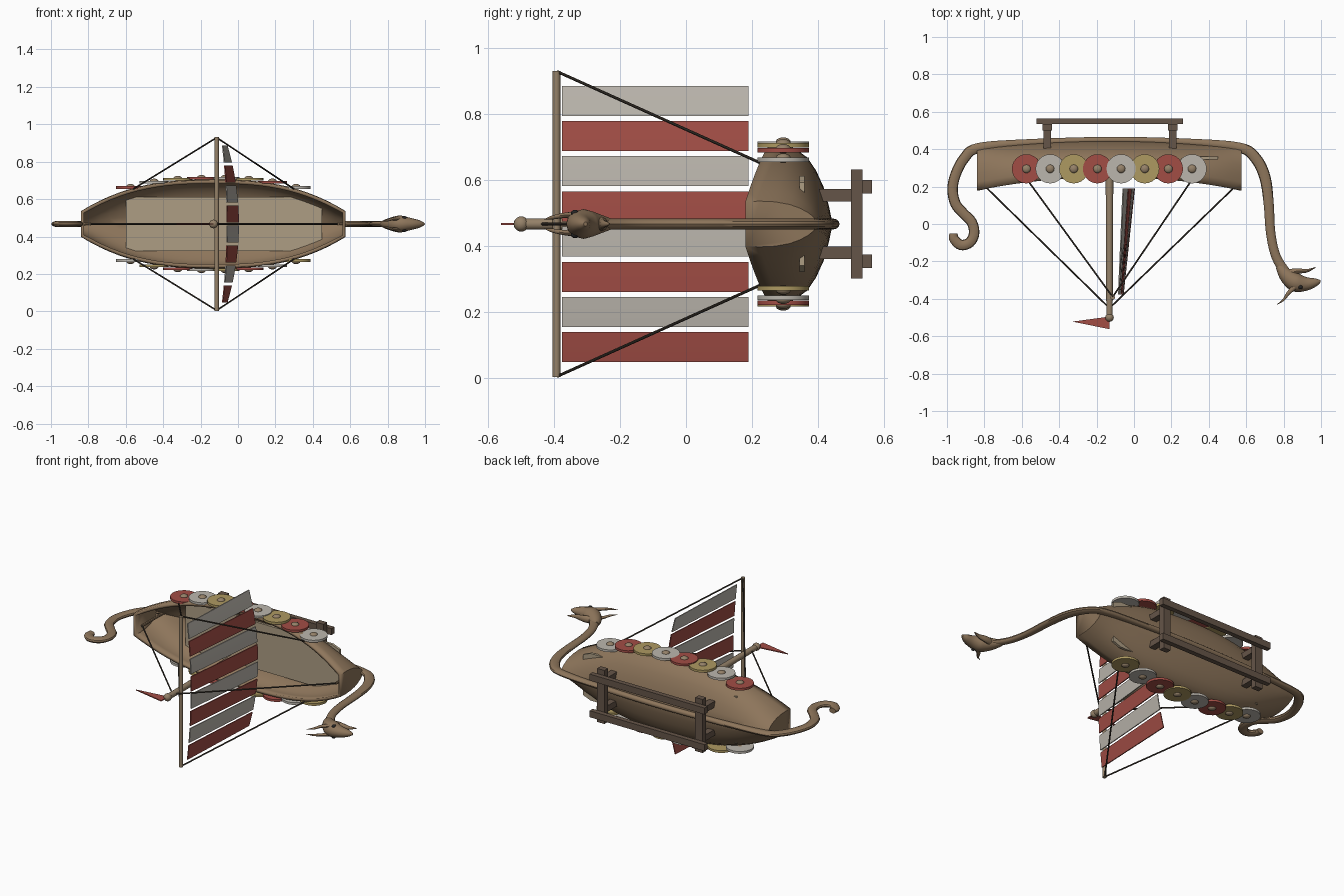
import bpy, bmesh, math
from mathutils import Vector

if "Cube" in bpy.data.objects:
    bpy.data.objects.remove(bpy.data.objects["Cube"])

ZC = 0.467            # ship lies on its side: width runs along z, masthead points to -y
XC, HL = -0.132, 0.707

def mat(name, c):
    m = bpy.data.materials.new(name)
    m.diffuse_color = (*c, 1)
    m.use_nodes = True
    m.node_tree.nodes["Principled BSDF"].inputs["Base Color"].default_value = m.diffuse_color
    return m

WOOD = mat("wood", (0.27, 0.18, 0.105))
DECK = mat("deck_wood", (0.42, 0.34, 0.23))
DARK = mat("dark_wood", (0.13, 0.09, 0.065))
SPAR = mat("spar_wood", (0.30, 0.22, 0.14))
ROPE = mat("rope", (0.05, 0.04, 0.03))
RED = mat("red", (0.36, 0.075, 0.06))
PALE = mat("pale", (0.50, 0.47, 0.42))
GOLD = mat("gold", (0.42, 0.32, 0.12))
BLACK = mat("black", (0.02, 0.02, 0.02))

def finish(name, bm, m, smooth=True):
    bmesh.ops.recalc_face_normals(bm, faces=bm.faces)
    me = bpy.data.meshes.new(name)
    bm.to_mesh(me)
    bm.free()
    ob = bpy.data.objects.new(name, me)
    bpy.context.collection.objects.link(ob)
    me.materials.append(m)
    if smooth:
        bpy.ops.object.select_all(action='DESELECT')
        ob.select_set(True)
        bpy.context.view_layer.objects.active = ob
        bpy.ops.object.shade_smooth_by_angle(angle=math.radians(35))
    return ob

def box(name, c, s, m):
    bm = bmesh.new()
    bmesh.ops.create_cube(bm, size=1)
    for v in bm.verts:
        v.co = Vector([v.co[i] * s[i] + c[i] for i in range(3)])
    return finish(name, bm, m, False)

def rod(name, a, b, r, m, r2=None, seg=16):
    a, b = Vector(a), Vector(b)
    bm = bmesh.new()
    bmesh.ops.create_cone(bm, cap_ends=True, segments=seg, radius1=r,
                          radius2=r if r2 is None else r2, depth=(b - a).length)
    bm.transform((b - a).to_track_quat('Z', 'Y').to_matrix().to_4x4())
    bmesh.ops.translate(bm, verts=bm.verts, vec=(a + b) / 2)
    return finish(name, bm, m)

def ball(name, c, s, m):
    bm = bmesh.new()
    bmesh.ops.create_uvsphere(bm, u_segments=16, v_segments=10, radius=1)
    for v in bm.verts:
        v.co = Vector([v.co[i] * s[i] + c[i] for i in range(3)])
    return finish(name, bm, m)

def loft(bm, rings, closed=True, caps=True):
    R = [[bm.verts.new(p) for p in r] for r in rings]
    n = len(R[0])
    for p, q in zip(R, R[1:]):
        for i in range(n if closed else n - 1):
            j = (i + 1) % n
            bm.faces.new((p[i], p[j], q[j], q[i]))
    if caps:
        bm.faces.new(R[0])
        bm.faces.new(R[-1])

def sweep(name, pts, m, sub=5, seg=12):
    """Oval tube through (x, y, z offset, in-plane radius, z radius) points."""
    P = [Vector(p) for p in pts]
    P = [2 * P[0] - P[1]] + P + [2 * P[-1] - P[-2]]
    path = []
    for k in range(1, len(P) - 2):
        a, b, c, d = P[k - 1:k + 3]
        for s in range(sub):
            t = s / sub
            path.append(0.5 * (2 * b + (c - a) * t + (2 * a - 5 * b + 4 * c - d) * t * t
                               + (3 * b - a - 3 * c + d) * t ** 3))
    path.append(P[-2])
    rings = []
    for i, p in enumerate(path):
        d = path[min(i + 1, len(path) - 1)] - path[max(i - 1, 0)]
        n = Vector((-d[1], d[0])).normalized()
        rings.append([(p[0] + n.x * p[3] * math.cos(u), p[1] + n.y * p[3] * math.cos(u),
                       ZC + p[2] + p[4] * math.sin(u))
                      for u in (2 * math.pi * k / seg for k in range(seg))])
    bm = bmesh.new()
    loft(bm, rings)
    return finish(name, bm, m)

# hull: lofted open shell with flat ends
def width(x):
    return 0.068 + 0.165 * (1 - abs((x - XC) / HL) ** 2.6)

HALF = [(1, 0), (1.02, 0.2), (0.99, 0.4), (0.87, 0.6), (0.70, 0.74), (0.48, 0.86), (0.24, 0.94)]
PROFILE = HALF + [(0, 1)] + [(-f, g) for f, g in reversed(HALF)]
rings = []
for i in range(29):
    x = XC + HL * (i / 14 - 1)
    t2 = ((x - XC) / HL) ** 2
    top, bot = 0.25 - 0.07 * t2, 0.445 - 0.04 * t2
    rings.append([(x, top + (bot - top) * g, ZC + width(x) * f) for f, g in PROFILE])
bm = bmesh.new()
loft(bm, rings, closed=False)
hull = finish("hull", bm, WOOD)
sol = hull.modifiers.new("thickness", 'SOLIDIFY')
sol.thickness = 0.018
sol.offset = -1

# deck
bm = bmesh.new()
loft(bm, [[(x, y, ZC + s * min(0.145, width(x) - 0.008)) for y, s in
           ((0.345, -1), (0.345, 1), (0.36, 1), (0.36, -1))]
          for x in (-0.6, -0.5, -0.3, 0, 0.3, 0.4, 0.45)])
finish("deck", bm, DECK, False)

# keel with curled stern and curved neck
K = [(-0.965, -0.05, 0.022), (-0.962, -0.08, 0.026), (-0.925, -0.112, 0.028), (-0.878, -0.098, 0.028),
     (-0.855, -0.05, 0.028), (-0.868, 0.01, 0.028), (-0.915, 0.06, 0.028), (-0.955, 0.11, 0.028),
     (-0.97, 0.19, 0.028), (-0.95, 0.275, 0.028), (-0.905, 0.355, 0.028), (-0.837, 0.405, 0.027),
     (-0.6, 0.432, 0.02), (-0.13, 0.449, 0.017), (0.3, 0.436, 0.02), (0.565, 0.408, 0.027),
     (0.65, 0.352, 0.03), (0.70, 0.25, 0.03), (0.72, 0.11, 0.027), (0.731, -0.05, 0.025),
     (0.76, -0.175, 0.025), (0.82, -0.275, 0.028)]
sweep("keel_neck_and_tail", [(x, y, 0, a, 0.016) for x, y, a in K], WOOD)

# beast head
sweep("head", [(0.775, -0.225, 0, 0.02, 0.016), (0.815, -0.275, 0, 0.04, 0.034),
               (0.865, -0.312, 0, 0.05, 0.045), (0.92, -0.32, 0, 0.037, 0.033),
               (0.97, -0.312, 0, 0.022, 0.02), (0.997, -0.305, 0, 0.006, 0.006)], WOOD)
sweep("jaw", [(0.82, -0.265, 0, 0.022, 0.022), (0.87, -0.252, 0, 0.015, 0.02),
              (0.925, -0.25, 0, 0.009, 0.012), (0.97, -0.232, 0, 0.002, 0.003)], WOOD)
for s in (-1, 1):
    sweep("horn", [(0.86, -0.335, s * 0.028, 0.014, 0.01), (0.825, -0.37, s * 0.026, 0.010, 0.008),
                   (0.80, -0.405, s * 0.02, 0.006, 0.006), (0.765, -0.43, s * 0.014, 0.001, 0.001)], WOOD)
    ball("eye", (0.89, -0.337, ZC + s * 0.033), (0.012, 0.012, 0.01), BLACK)

# shields along both sides
COLORS = [RED, PALE, GOLD]
for s in (1, -1):
    for i in range(8):
        x = -0.575 + 0.1265 * i
        z = ZC + s * (width(x) + 0.004)
        c = COLORS[(i if s > 0 else 1 - i) % 3] if s > 0 else [PALE, GOLD, RED][i % 3]
        rod("shield", (x, 0.295, z), (x, 0.295, z + s * 0.014), 0.078, c, seg=24)
        ball("shield_boss", (x, 0.295, z + s * 0.012), (0.023, 0.023, 0.014), SPAR)

# mast, yard, pennant
rod("mast", (-0.131, 0.36, ZC), (-0.131, -0.49, ZC), 0.021, SPAR, 0.017)
ball("mast_ball", (-0.131, -0.5, ZC), (0.023, 0.023, 0.023), SPAR)
rod("yard", (-0.114, -0.393, 0.003), (-0.114, -0.393, 0.931), 0.012, SPAR)
bm = bmesh.new()
loft(bm, [[(-0.131, -0.495, z), (-0.131, -0.562, z), (-0.33, -0.522, z)]
          for z in (ZC - 0.003, ZC + 0.003)])
finish("pennant", bm, RED, False)

# sail: striped panels bellied along z and leaning toward the bow
def sail_x(y, z):
    u = (y + 0.376) / 0.565
    b = 1 - ((z - ZC) / 0.42) ** 2
    return -0.083 + 0.025 * b + u * (0.024 + 0.036 * b)

for i in range(8):
    zc = ZC + (i - 3.5) * 0.1068
    rings = []
    for k in range(5):
        z = zc + 0.0455 * (k / 2 - 1)
        rings.append([(sail_x(y, z) + d, y, z) for y, d in
                      ((-0.376, -0.003), (-0.376, 0.003), (0.189, 0.003), (0.189, -0.003))])
    bm = bmesh.new()
    loft(bm, rings)
    finish("sail_stripe", bm, RED if i % 2 == 0 else PALE)

# rigging
for s in (-1, 1):
    for x in (-0.56, 0.30):
        rod("shroud", (-0.114, -0.39, ZC + s * 0.462), (x, 0.222, ZC + s * 0.187), 0.0045, ROPE, seg=8)
for x in (-0.79, 0.535):
    rod("stay", (-0.131, -0.45, ZC), (x, 0.195, ZC), 0.0045, ROPE, seg=8)
for x in (-0.79, 0.535):
    rod("stay_post", (x, 0.19, ZC), (x, 0.41, ZC), 0.008, WOOD, seg=8)

# display stand
for x in (-0.463, 0.207):
    box("stand_crossbar", (x, 0.518, ZC), (0.05, 0.035, 0.33), DARK)
    for s in (-1, 1):
        box("stand_post", (x, 0.455, ZC + s * 0.087), (0.04, 0.1, 0.037), DARK)
for s in (-1, 1):
    box("stand_rail", (-0.13, 0.55, ZC + s * 0.113), (0.785, 0.03, 0.04), DARK)
